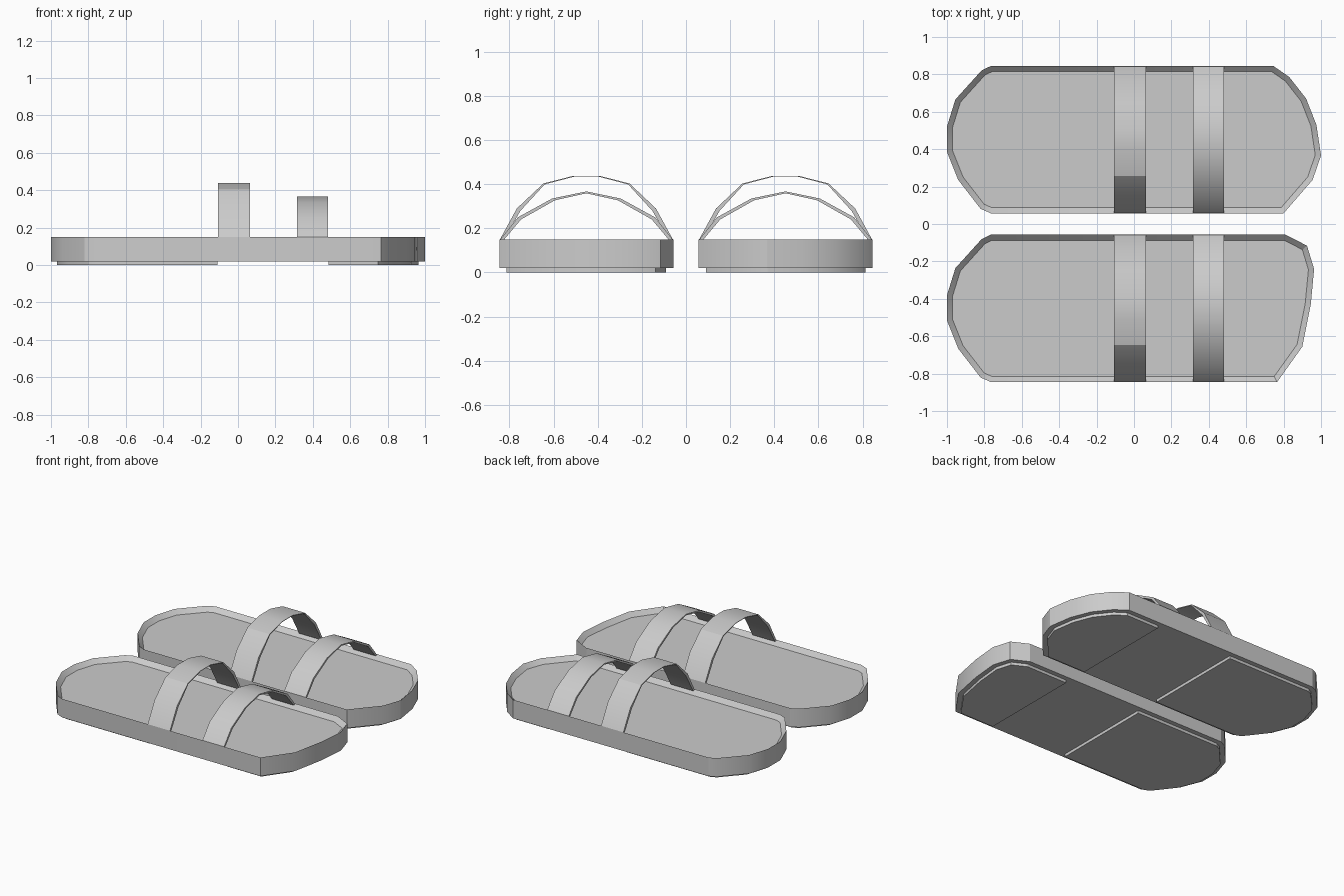
import bpy, bmesh
from math import radians
from mathutils import Vector

if "Cube" in bpy.data.objects:
    bpy.data.objects.remove(bpy.data.objects["Cube"])

# Shared heel outline (x, offset from sandal centre line), then one toe per foot
HEEL = [(-0.765, 0.394), (-0.815, 0.37), (-0.955, 0.215), (-1.0, 0.07),
        (-1.0, -0.065), (-0.94, -0.215), (-0.82, -0.37), (-0.765, -0.394)]
TOE_LEFT = [(0.80, -0.394), (0.955, -0.215), (1.0, -0.085), (0.975, 0.08),
            (0.92, 0.22), (0.83, 0.335), (0.745, 0.394)]
TOE_RIGHT = [(0.765, -0.394), (0.90, -0.205), (0.945, 0.02),
             (0.963, 0.21), (0.925, 0.335), (0.81, 0.394)]
CENTRE = 0.451


def finish(bm, name):
    bmesh.ops.recalc_face_normals(bm, faces=bm.faces)
    mesh = bpy.data.meshes.new(name)
    bm.to_mesh(mesh)
    bm.free()
    ob = bpy.data.objects.new(name, mesh)
    bpy.context.collection.objects.link(ob)
    bpy.ops.object.select_all(action='DESELECT')
    ob.select_set(True)
    bpy.context.view_layer.objects.active = ob
    bpy.ops.object.shade_smooth_by_angle(angle=radians(25))
    return ob


def outline_face(bm, pts, cy, z):
    face = bm.faces.new([bm.verts.new((x, y + cy, z)) for x, y in pts])
    face.normal_update()
    return face


def raise_faces(bm, faces, h):
    r = bmesh.ops.extrude_face_region(bm, geom=faces, use_keep_orig=True)
    verts = [g for g in r['geom'] if isinstance(g, bmesh.types.BMVert)]
    bmesh.ops.translate(bm, verts=verts, vec=(0, 0, h))
    return [g for g in r['geom'] if isinstance(g, bmesh.types.BMFace)]


# Footbed: block with a raised rim around a sunken insole
def footbed(name, pts, cy):
    bm = bmesh.new()
    top = raise_faces(bm, [outline_face(bm, pts, cy, 0.02)], 0.13)[0]
    bmesh.ops.recalc_face_normals(bm, faces=bm.faces)
    bmesh.ops.inset_individual(bm, faces=[top], thickness=0.03, use_even_offset=True)
    bmesh.ops.translate(bm, verts=top.verts, vec=(0, 0, -0.03))
    finish(bm, name)


# Tread: thin inset pad under the heel or toe, cut straight across
def tread(name, pts, cy, cut_x, side):
    bm = bmesh.new()
    face = outline_face(bm, pts, cy, 0.0)
    r = bmesh.ops.inset_individual(bm, faces=[face], thickness=0.033, use_even_offset=True)
    bmesh.ops.delete(bm, geom=[f for f in bm.faces if f != face], context='FACES')
    bmesh.ops.bisect_plane(bm, geom=bm.verts[:] + bm.edges[:] + bm.faces[:],
                           plane_co=(cut_x, 0, 0), plane_no=(side, 0, 0), clear_outer=True)
    raise_faces(bm, bm.faces[:], 0.021)
    finish(bm, name)


# Strap: arched band, slightly thicker where it meets the footbed
def strap(name, half, cy, x0, x1):
    outer = [(-y, z) for y, z, t in half] + [(y, z) for y, z, t in reversed(half) if y > 0]
    inner = [(-(y - t) if y else 0, z - t * 0.7 if z > 0.2 else z) for y, z, t in half]
    inner += [(-y, z) for y, z in reversed(inner) if y]
    bm = bmesh.new()
    rings = []
    for (yo, zo), (yi, zi) in zip(outer, inner):
        rings.append([bm.verts.new(Vector((x, y + cy, z))) for x, y, z in
                      ((x0, yo, zo), (x1, yo, zo), (x1, yi, zi), (x0, yi, zi))])
    for a, b in zip(rings, rings[1:]):
        for i in range(4):
            j = (i + 1) % 4
            bm.faces.new((a[i], a[j], b[j], b[i]))
    bm.faces.new(rings[0])
    bm.faces.new(rings[-1])
    finish(bm, name)


# Half profiles: distance from centre, height, thickness
INSTEP = [(0.394, 0.145, 0.018), (0.315, 0.29, 0.016), (0.195, 0.403, 0.006), (0.058, 0.438, 0.005)]
FORE = [(0.394, 0.145, 0.018), (0.31, 0.25, 0.014), (0.155, 0.335, 0.012), (0.0, 0.367, 0.012)]

for foot, toe, cy in (("left", TOE_LEFT, CENTRE), ("right", TOE_RIGHT, -CENTRE)):
    pts = HEEL + toe
    footbed(foot + "_footbed", pts, cy)
    tread(foot + "_heel_tread", pts, cy, -0.11, 1)
    tread(foot + "_toe_tread", pts, cy, 0.485, -1)
    strap(foot + "_instep_strap", INSTEP, cy, -0.107, 0.065)
    strap(foot + "_fore_strap", FORE, cy, 0.315, 0.482)
